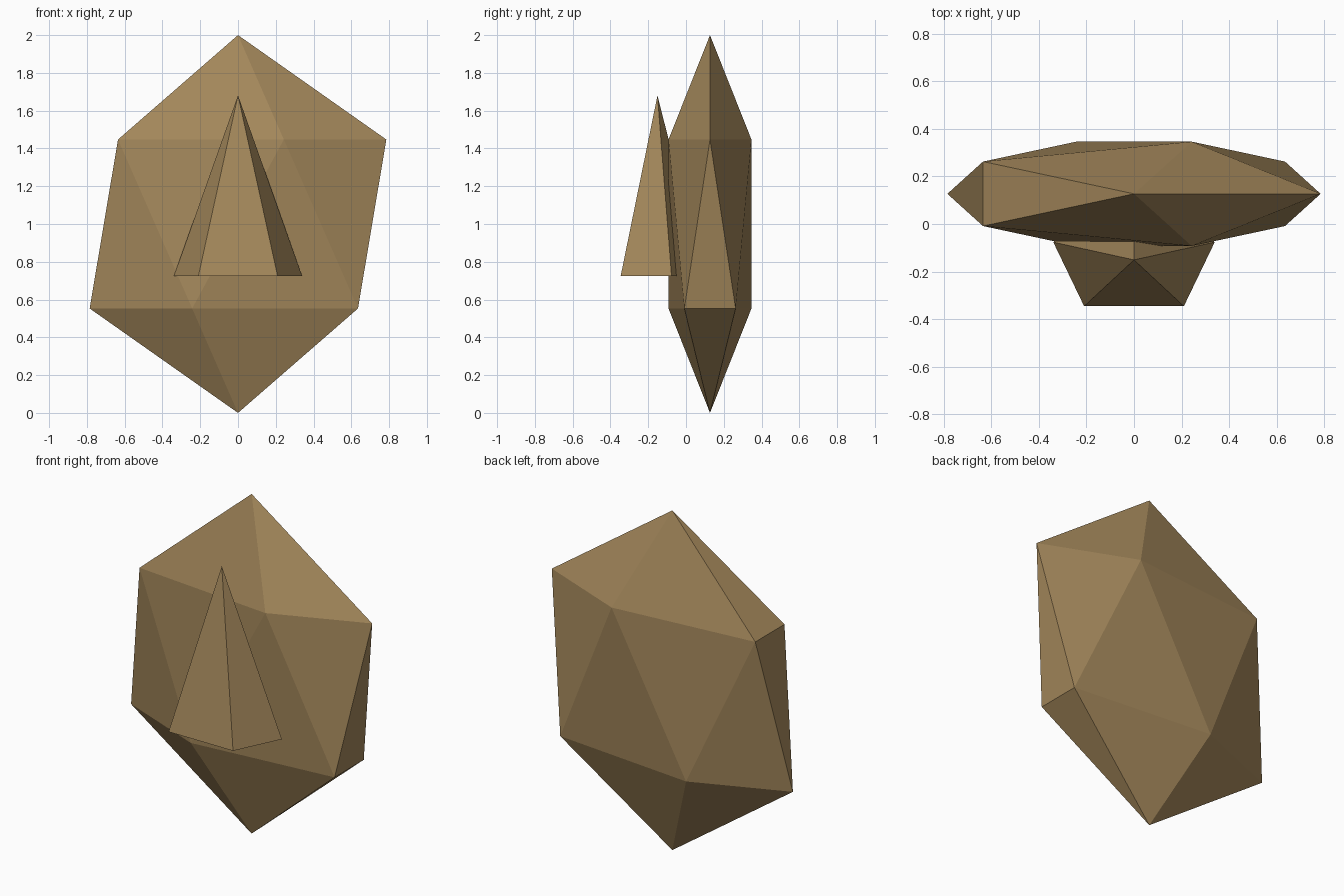
import bpy

if "Cube" in bpy.data.objects:
    bpy.data.objects.remove(bpy.data.objects["Cube"])

# Single tan stone colour
stone = bpy.data.materials.new("tan_stone")
stone.diffuse_color = (0.37, 0.245, 0.105, 1.0)
stone.use_nodes = True
stone.node_tree.nodes["Principled BSDF"].inputs["Base Color"].default_value = stone.diffuse_color


def finish(name, scale):
    obj = bpy.context.object
    obj.name = name
    obj.scale = scale
    obj.data.materials.append(stone)
    bpy.ops.object.transform_apply(location=False, rotation=False, scale=True)
    bpy.ops.object.shade_flat()
    return obj


# Flattened twenty-sided head
bpy.ops.mesh.primitive_ico_sphere_add(subdivisions=1, radius=1, location=(0, 0.127, 1.0))
finish("head", (0.878, 0.258, 1.0))

# Five-sided pyramid nose, its back corner sunk into the head
bpy.ops.mesh.primitive_cone_add(vertices=5, radius1=1, radius2=0, depth=1,
                                location=(0, -0.151, 1.2025))
finish("nose", (0.357, 0.241, 0.957))
